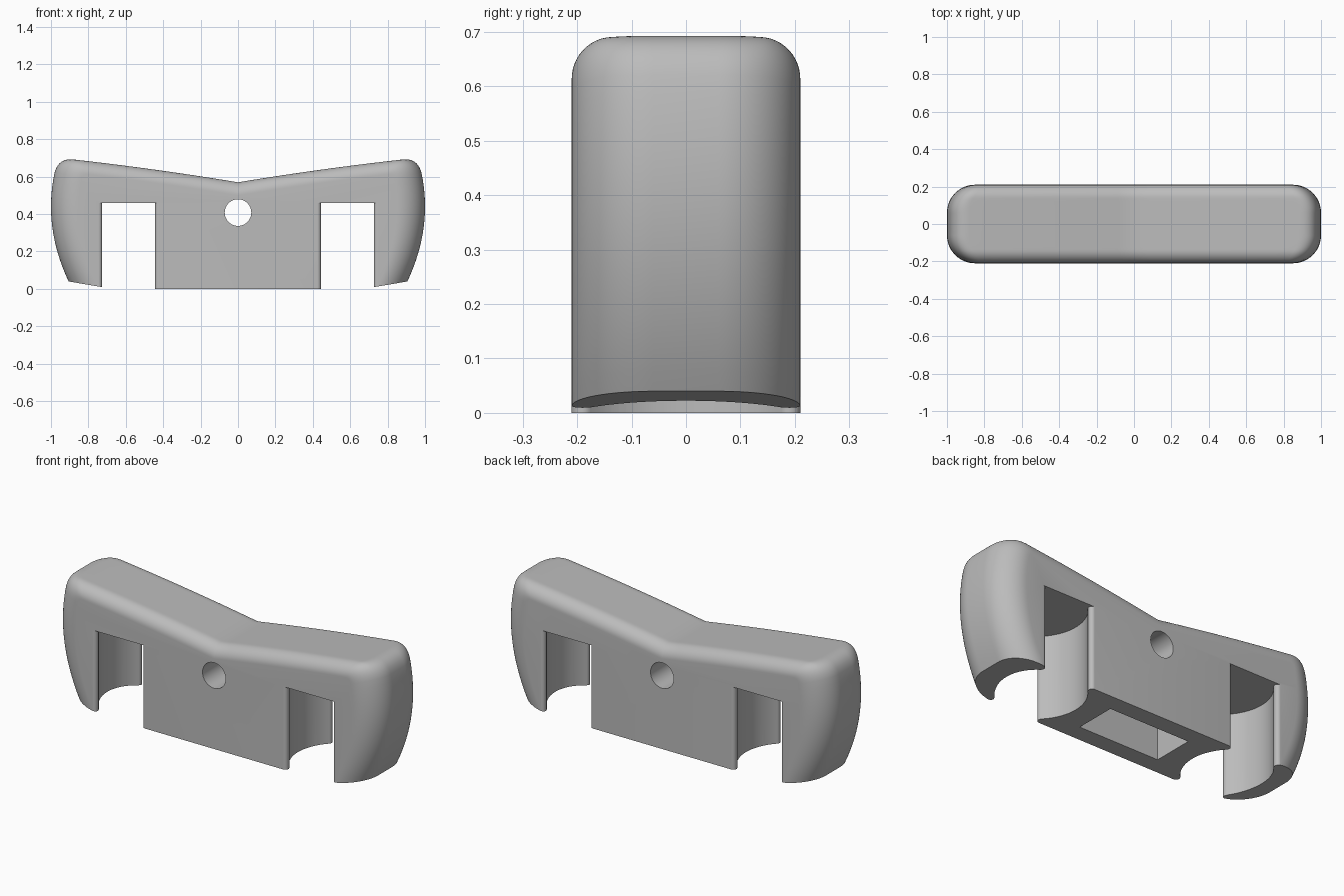
import bpy, bmesh, math

cube = bpy.data.objects.get("Cube")
if cube:
    bpy.data.objects.remove(cube, do_unlink=True)

grey = bpy.data.materials.new("plain grey")
grey.use_nodes = True
GREY = (0.5, 0.5, 0.5, 1)
grey.diffuse_color = GREY
grey.node_tree.nodes["Principled BSDF"].inputs["Base Color"].default_value = GREY

HALF_Y, END_R, TOP_R = 0.21, 0.15, 0.07
SLOT_X, SLOT_TOP = 0.585, 0.46


def end_x(z):
    return 1 - 0.59 * (z - 0.44) ** 2


def top_z(x):
    return 0.57 + 0.165 * x - 0.03 * x * x


def leg_z(x):
    return 0.01 + 0.17 * (x - 0.73)


def loft(name, rings):
    """Skin a stack of equal closed rings and cap both ends."""
    bm = bmesh.new()
    loops = [[bm.verts.new(p) for p in ring] for ring in rings]
    n = len(loops[0])
    for a, b in zip(loops, loops[1:]):
        for i in range(n):
            j = (i + 1) % n
            bm.faces.new((a[i], a[j], b[j], b[i]))
    bm.faces.new(loops[0][::-1])
    bm.faces.new(loops[-1])
    bmesh.ops.recalc_face_normals(bm, faces=bm.faces)
    mesh = bpy.data.meshes.new(name)
    bm.to_mesh(mesh)
    bm.free()
    mesh.materials.append(grey)
    obj = bpy.data.objects.new(name, mesh)
    bpy.context.collection.objects.link(obj)
    return obj


def slice_at(y, end_inset, top_inset):
    """Front outline of the body at depth y, mirrored about the middle."""
    # outer leg corner and upper outer corner
    xb = xc = 0.9
    for _ in range(20):
        xb = end_x(leg_z(xb)) - end_inset
        xc = end_x(top_z(xc) - top_inset) - end_inset
    zb, zc = leg_z(xb), top_z(xc) - top_inset
    r = 0.08 - 0.7 * top_inset
    half = [(0.57, 0), (0.6, leg_z(0.6))]
    for i in range(17):
        z = zb + (zc - r - zb) * i / 16
        half.append((end_x(z) - end_inset, z))
    # rounded upper corner
    a, c = half[-1], (xc - r, top_z(xc - r) - top_inset)
    for i in range(1, 13):
        t = i / 12
        half.append(tuple((1 - t) ** 2 * a[k] + 2 * t * (1 - t) * (xc, zc)[k]
                          + t * t * c[k] for k in (0, 1)))
    for i in range(1, 10):
        x = c[0] * (1 - i / 10)
        half.append((x, top_z(x) - top_inset))
    ring = half + [(0, top_z(0) - top_inset)] + [(-x, z) for x, z in half[::-1]]
    return [(x, y, z) for x, z in ring]


# Body: slices through the depth with rounded ends and top edges
slices = []
STEPS = 18
for i in range(STEPS + 1):
    a = math.pi / 2 * i / STEPS
    y = HALF_Y - END_R + END_R * math.sin(a)
    d = min(TOP_R, max(0, y - (HALF_Y - TOP_R)))
    slices.append((y, END_R * (1 - math.cos(a)),
                   TOP_R - math.sqrt(max(0, TOP_R ** 2 - d ** 2))))
rings = [slice_at(-y, e, t) for y, e, t in slices[::-1]]
rings += [slice_at(y, e, t) for y, e, t in slices]
body = loft("body", rings)


def cut(cutter):
    cutter.hide_render = True
    mod = body.modifiers.new(cutter.name, 'BOOLEAN')
    mod.operation = 'DIFFERENCE'
    mod.solver = 'EXACT'
    mod.object = cutter
    bpy.context.view_layer.objects.active = body
    bpy.ops.object.modifier_apply(modifier=mod.name)
    bpy.data.objects.remove(cutter, do_unlink=True)


# Slots: barrel-shaped plan with rounded lips at front and back
LIP, NECK, BORE, WIDE = 0.02, 0.1415, 0.249, 0.218
quarter = []
for i in range(13):
    a = math.radians(45) * i / 12
    quarter.append((WIDE - BORE + BORE * math.cos(a), BORE * math.sin(a)))
for i in range(13):
    a = math.radians(225 - 135 * i / 12)
    quarter.append((NECK + LIP + LIP * math.cos(a), HALF_Y - LIP + LIP * math.sin(a)))
quarter.append((NECK + LIP, 0.3))
side = [(x, -y) for x, y in quarter[:0:-1]] + quarter
plan = side + [(-x, y) for x, y in side[::-1]]
for s, label in ((1, "left"), (-1, "right")):
    cut(loft(label + "_slot_cutter",
             [[(s * SLOT_X + x, y, z) for x, y in plan] for z in (-0.1, SLOT_TOP)]))

# Round hole through the middle
circle = [math.tau * i / 48 for i in range(48)]
cut(loft("hole_cutter", [[(0.071 * math.cos(a), y, 0.408 + 0.071 * math.sin(a))
                          for a in circle] for y in (-0.3, 0.3)]))

# Rectangular pocket under the middle block
cut(loft("pocket_cutter", [[(sx * 0.245, sy * 0.115, z)
                            for sx, sy in ((-1, -1), (1, -1), (1, 1), (-1, 1))]
                           for z in (-0.1, 0.27)]))

# Smooth shading with sharp creases
bpy.ops.object.select_all(action='DESELECT')
body.select_set(True)
bpy.context.view_layer.objects.active = body
bpy.ops.object.shade_smooth_by_angle(angle=math.radians(20))
